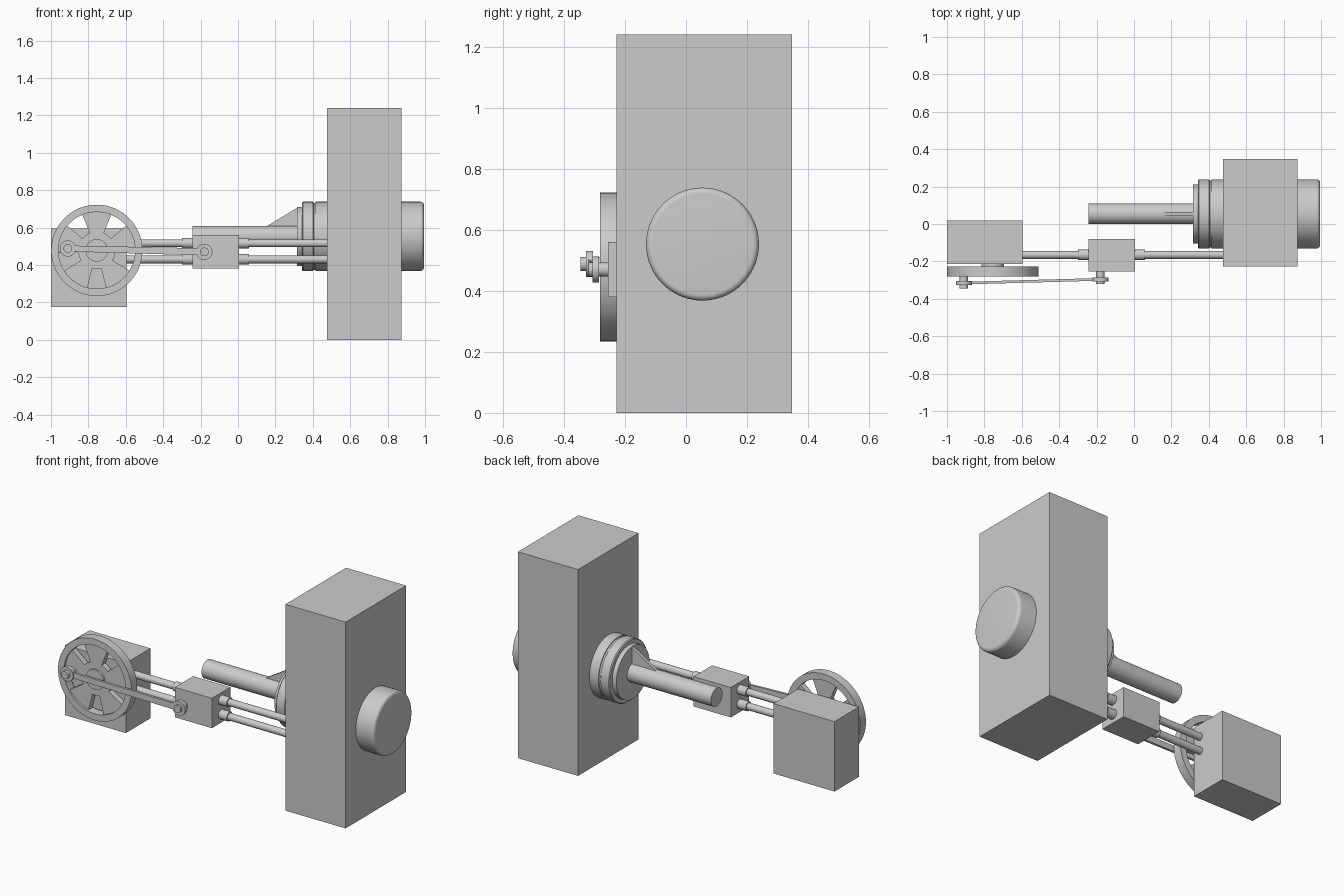
import bpy, bmesh, math
from math import sin, cos, radians
from mathutils import Vector

cube = bpy.data.objects.get("Cube")
if cube:
    bpy.data.objects.remove(cube, do_unlink=True)

GREY = bpy.data.materials.new("light grey")
GREY.use_nodes = True
TONE = (0.6, 0.6, 0.6, 1)
GREY.diffuse_color = TONE
GREY.node_tree.nodes["Principled BSDF"].inputs["Base Color"].default_value = TONE


def finish(name, bm, smooth=False):
    bmesh.ops.recalc_face_normals(bm, faces=bm.faces)
    mesh = bpy.data.meshes.new(name)
    bm.to_mesh(mesh)
    bm.free()
    mesh.materials.append(GREY)
    ob = bpy.data.objects.new(name, mesh)
    bpy.context.collection.objects.link(ob)
    if smooth:
        bpy.ops.object.select_all(action='DESELECT')
        ob.select_set(True)
        bpy.context.view_layer.objects.active = ob
        bpy.ops.object.shade_smooth_by_angle(angle=radians(35))
    return ob


def box(name, lo, hi):
    bm = bmesh.new()
    bmesh.ops.create_cube(bm, size=1)
    lo, hi = Vector(lo), Vector(hi)
    for v in bm.verts:
        v.co = (lo + hi) / 2 + v.co * (hi - lo)
    return finish(name, bm)


def lathe(name, axis, centre, profile, closed=False, steps=64):
    """Spin (position, radius) points about a line along x or y."""
    bm = bmesh.new()
    rings = []
    for t, r in profile:
        ring = []
        for i in range(steps):
            a = 2 * math.pi * i / steps
            u, v = centre[0] + r * cos(a), centre[1] + r * sin(a)
            ring.append(bm.verts.new((t, u, v) if axis == 'x' else (u, t, v)))
        rings.append(ring)
    pairs = list(zip(rings, rings[1:]))
    if closed:
        pairs.append((rings[-1], rings[0]))
    else:
        bm.faces.new(rings[0])
        bm.faces.new(rings[-1])
    for a, b in pairs:
        for i in range(steps):
            j = (i + 1) % steps
            bm.faces.new((a[i], a[j], b[j], b[i]))
    return finish(name, bm, True)


def prism(name, outline, y0, y1):
    """Extrude an outline of (x, z) points along y."""
    bm = bmesh.new()
    face = bm.faces.new([bm.verts.new((x, y0, z)) for x, z in outline])
    ext = bmesh.ops.extrude_face_region(bm, geom=[face])
    verts = [g for g in ext["geom"] if isinstance(g, bmesh.types.BMVert)]
    bmesh.ops.translate(bm, verts=verts, vec=(0, y1 - y0, 0))
    return finish(name, bm)


# Main blocks
box("tall_block", (0.475, -0.228, 0), (0.875, 0.347, 1.24))
box("drive_block", (-1, -0.215, 0.175), (-0.595, 0.018, 0.595))
box("crosshead", (-0.242, -0.255, 0.38), (0.005, -0.08, 0.56))

# Drum through the tall block, with stepped nose and rounded far end
DRUM = (0.054, 0.553)
R = 0.185
edge = [(0.975 + 0.02 * sin(a), R - 0.02 + 0.02 * cos(a))
        for a in (radians(15 * k) for k in range(7))]
lathe("drum", 'x', DRUM, [(0.315, 0.158), (0.342, 0.158), (0.342, R - 0.005),
                          (0.347, R), (0.4, R), (0.405, R - 0.006),
                          (0.415, R - 0.006), (0.415, R)] + edge, steps=96)
lathe("drum_shaft", 'x', DRUM, [(-0.242, 0.055), (0.33, 0.055)], steps=48)
prism("gusset", [(0.155, 0.6), (0.155, 0.608), (0.315, 0.705), (0.32, 0.705), (0.32, 0.6)],
      DRUM[0] - 0.009, DRUM[0] + 0.009)

# Twin guide rods and their collars
for label, z in (("upper", 0.516), ("lower", 0.43)):
    lathe(label + "_guide_rod", 'x', (-0.165, z), [(-0.6, 0.021), (0.48, 0.021)], steps=32)
    for side, x0, x1 in (("left", 0, 0.06), ("right", -0.3, -0.235)):
        lathe(f"{label}_{side}_collar", 'x', (-0.165, z), [(x0, 0.028), (x1, 0.028)], steps=32)

# Flywheel: rim, hub, axle and five flared spokes
WX, WZ = -0.755, 0.478
lathe("flywheel_rim", 'y', (WX, WZ), [(-0.282, 0.244), (-0.228, 0.244),
                                      (-0.228, 0.205), (-0.282, 0.205)], True, 96)
lathe("flywheel_hub", 'y', (WX, WZ), [(-0.27, 0.1), (-0.235, 0.1)])
lathe("flywheel_axle", 'y', (WX, WZ), [(-0.282, 0.06), (-0.21, 0.06)], steps=48)
for k in range(5):
    mid = 90 + 72 * k
    pts = [(0.09, mid - 22), (0.21, mid - 22), (0.215, mid), (0.21, mid + 22), (0.09, mid + 22)]
    prism(f"flywheel_spoke_{k + 1}",
          [(WX + r * cos(radians(a)), WZ + r * sin(radians(a))) for r, a in pts], -0.27, -0.235)

# Connecting rod with an eye and pin at each end
A, B = Vector((-0.91, -0.316, 0.488)), Vector((-0.18, -0.296, 0.47))
for name, p, y0, y1 in (("crank", A, -0.346, -0.265), ("crosshead", B, -0.32, -0.25)):
    lathe(name + "_eye", 'y', (p.x, p.z), [(p.y - 0.011, 0.043), (p.y + 0.011, 0.043)], steps=48)
    lathe(name + "_pin", 'y', (p.x, p.z), [(y0, 0.023), (y1, 0.023)], steps=32)
rod = prism("connecting_rod", [(A.x, A.z - 0.016), (B.x, B.z - 0.019),
                               (B.x, B.z + 0.019), (A.x, A.z + 0.016)], -0.007, 0.007)
for v in rod.data.vertices:
    v.co.y += A.y + (B.y - A.y) * (v.co.x - A.x) / (B.x - A.x)
